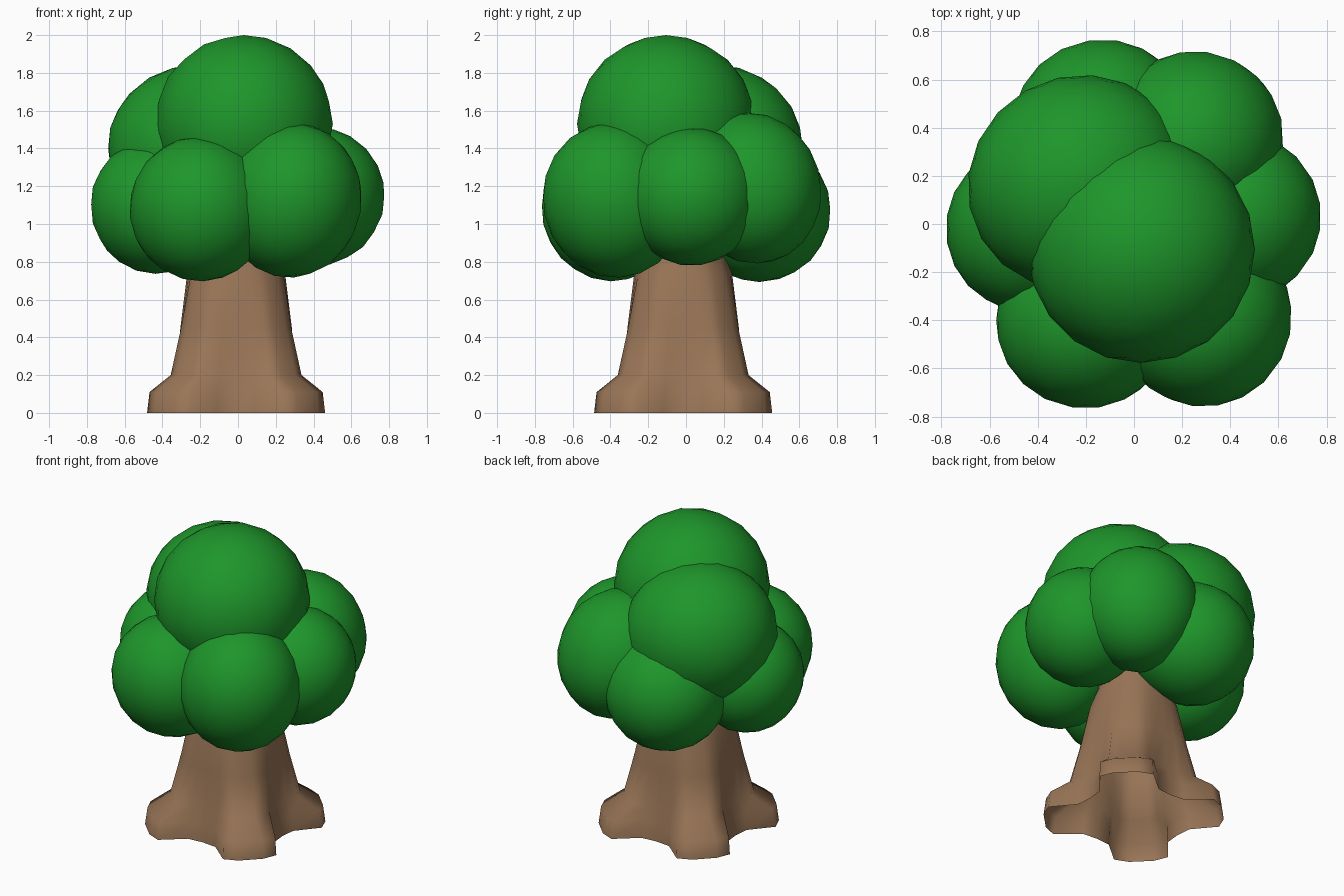
import bpy, bmesh, math

if "Cube" in bpy.data.objects:
    bpy.data.objects.remove(bpy.data.objects["Cube"])

def material(name, rgb):
    m = bpy.data.materials.new(name)
    m.diffuse_color = (*rgb, 1)
    m.use_nodes = True
    m.node_tree.nodes["Principled BSDF"].inputs["Base Color"].default_value = m.diffuse_color
    return m

leaf = material("leaf green", (0.013, 0.305, 0.024))
bark = material("bark brown", (0.32, 0.18, 0.095))

# Foliage: overlapping smooth blobs (name, centre, radii, outward lean, turn about z; degrees)
blobs = [
    ("crown_top", (0.03, -0.105, 1.53), (0.472, 0.472, 0.47), 0, 0),
    ("crown_upper_back_left", (-0.232, 0.173, 1.40), (0.465, 0.44, 0.44), 0, 30),
    ("crown_front_right", (0.285, -0.38, 1.125), (0.37, 0.378, 0.412), 15, 0),
    ("crown_front_left", (-0.20, -0.40, 1.08), (0.375, 0.365, 0.385), 15, 0),
    ("crown_right", (0.415, 0.03, 1.145), (0.362, 0.36, 0.367), 15, 0),
    ("crown_left", (-0.445, -0.02, 1.09), (0.335, 0.345, 0.355), 15, 0),
    ("crown_back_right", (0.25, 0.35, 1.19), (0.37, 0.365, 0.405), -20, 0),
    ("crown_back_left", (-0.13, 0.39, 1.07), (0.38, 0.377, 0.377), 15, 0),
]
for name, c, r, lean, turn in blobs:
    az = math.atan2(c[1], c[0])
    t = math.radians(lean)
    bpy.ops.mesh.primitive_ico_sphere_add(subdivisions=3, radius=1, location=c)
    ob = bpy.context.object
    ob.name = name
    ob.scale = r
    ob.rotation_euler = (-t * math.sin(az), t * math.cos(az), math.radians(turn))
    ob.data.materials.append(leaf)
    bpy.ops.object.shade_smooth()

# Trunk: open shell of stacked rings; the star shape (four diagonal roots) fades into a circle
# each ring: height, valley radius, root tip radius
rings = [(0, 0.345, 0.545), (0.11, 0.335, 0.53), (0.2, 0.315, 0.395), (0.45, 0.295, 0.33),
         (0.73, 0.26, 0.27), (0.85, 0.225, 0.225), (1.1, 0.18, 0.18)]
# root section: angle from root axis, share of root reach
section = [(-29, 0.12), (-18, 0.92), (-8, 1), (8, 1), (18, 0.92), (29, 0.12), (45, 0)]

bm = bmesh.new()
levels = []
for z, valley, tip in rings:
    level = []
    for k in range(4):
        for ang, share in section:
            a = math.radians(45 + 90 * k + ang)
            rad = valley + (tip - valley) * share
            level.append(bm.verts.new((rad * math.cos(a) - 0.01, rad * math.sin(a) - 0.015, z)))
    levels.append(level)
n = len(levels[0])
for lo, hi in zip(levels, levels[1:]):
    for i in range(n):
        j = (i + 1) % n
        bm.faces.new((lo[i], lo[j], hi[j], hi[i]))
me = bpy.data.meshes.new("trunk")
bm.to_mesh(me)
bm.free()
me.materials.append(bark)
trunk = bpy.data.objects.new("trunk", me)
bpy.context.collection.objects.link(trunk)
bpy.ops.object.select_all(action='DESELECT')
trunk.select_set(True)
bpy.context.view_layer.objects.active = trunk
bpy.ops.object.shade_smooth()
